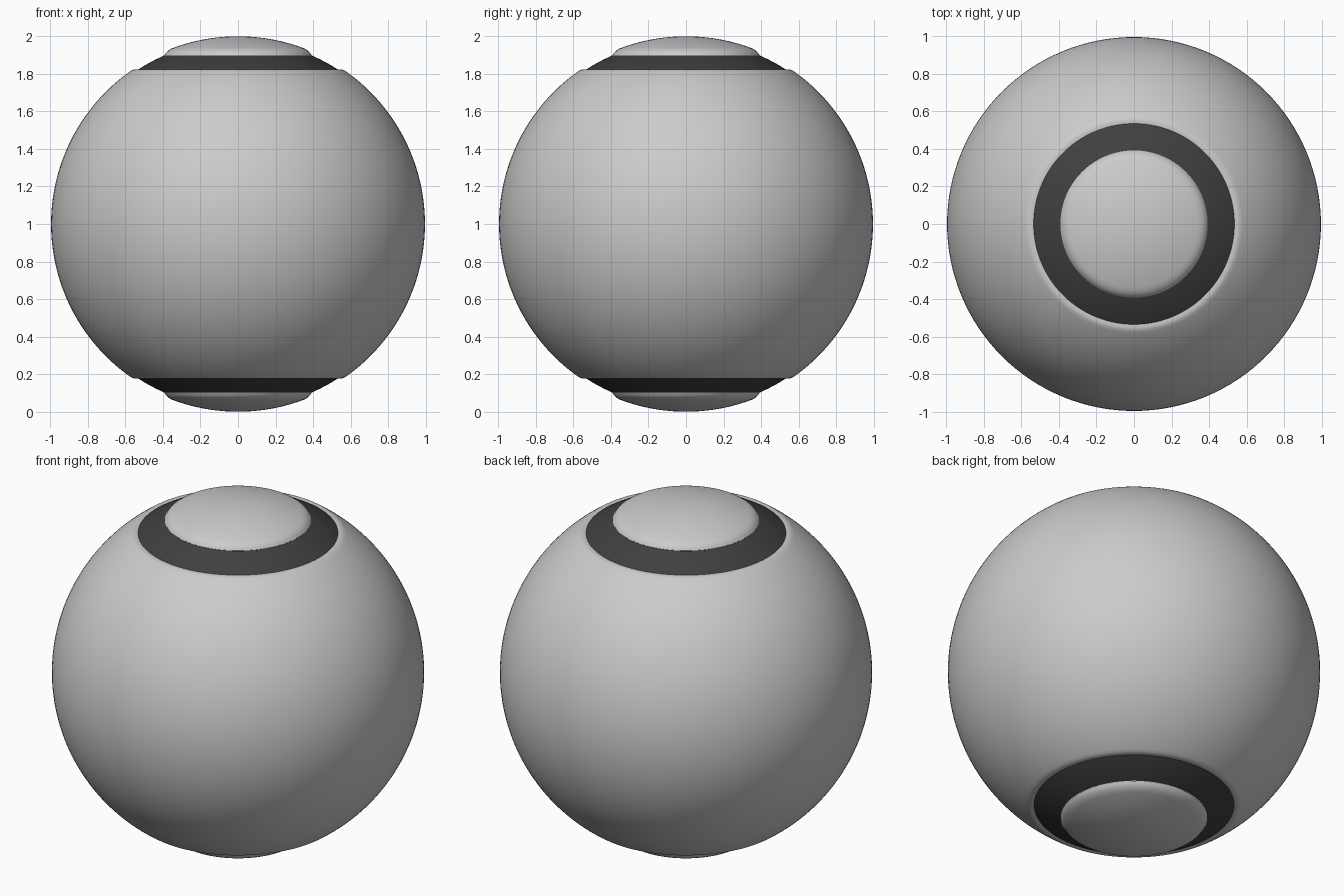
import bpy, bmesh
from math import sin, cos, pi, asin, acos

if "Cube" in bpy.data.objects:
    bpy.data.objects.remove(bpy.data.objects["Cube"])

SEG = 128
R_BODY, R_CAP, R_RING = 0.996, 1.0, 0.98


def arc(radius, a0, a1, n):
    """Points (r, z) on a circle about z = 1, angles measured from the top pole."""
    return [(radius * sin(a0 + (a1 - a0) * i / n),
             1 + radius * cos(a0 + (a1 - a0) * i / n)) for i in range(n + 1)]


def lower(profile):
    """Mirror a profile to the bottom half, still running top to bottom."""
    return [(r, 2 - z) for r, z in reversed(profile)]


def lathe(name, profile, material=None):
    """Revolve a top-to-bottom profile around z; zero-radius points become poles."""
    bm = bmesh.new()
    rows = []
    for r, z in profile:
        n = 1 if r < 1e-6 else SEG
        rows.append([bm.verts.new((r * cos(2 * pi * i / SEG), r * sin(2 * pi * i / SEG), z))
                     for i in range(n)])
    for a, b in zip(rows, rows[1:]):
        for i in range(SEG):
            j = i + 1
            corners = [a[i % len(a)], b[i % len(b)], b[j % len(b)], a[j % len(a)]]
            bm.faces.new(list(dict.fromkeys(corners)))
    mesh = bpy.data.meshes.new(name)
    bm.to_mesh(mesh)
    bm.free()
    ob = bpy.data.objects.new(name, mesh)
    bpy.context.collection.objects.link(ob)
    if material:
        mesh.materials.append(material)
    bpy.ops.object.select_all(action='DESELECT')
    ob.select_set(True)
    bpy.context.view_layer.objects.active = ob
    bpy.ops.object.shade_smooth_by_angle(angle=0.6)
    return ob


dark = bpy.data.materials.new("dark_band")
dark.diffuse_color = (0.05, 0.05, 0.05, 1)
dark.use_nodes = True
dark.node_tree.nodes["Principled BSDF"].inputs["Base Color"].default_value = dark.diffuse_color

# Ball body with a rounded lip around each groove
a_body = asin(0.58 / R_BODY)
lip = [(0.535, 1.821), (0.552, 1.823), (0.566, 1.819)]
lathe("ball_body", lip + arc(R_BODY, a_body, pi - a_body, 80) + lower(lip))

# Recessed dark bands
band = arc(R_RING, asin(0.392 / R_RING), asin(0.535 / R_RING), 8)

# Domed end caps with a rounded rim
cap = arc(R_CAP, 0, asin(0.355 / R_CAP), 20) + [
    (0.366, 1.928), (0.376, 1.921), (0.384, 1.912), (0.392, 1.899)]

for side, shape in (("top", lambda p: p), ("bottom", lower)):
    lathe(side + "_band", shape(band), dark)
    lathe(side + "_cap", shape(cap))
